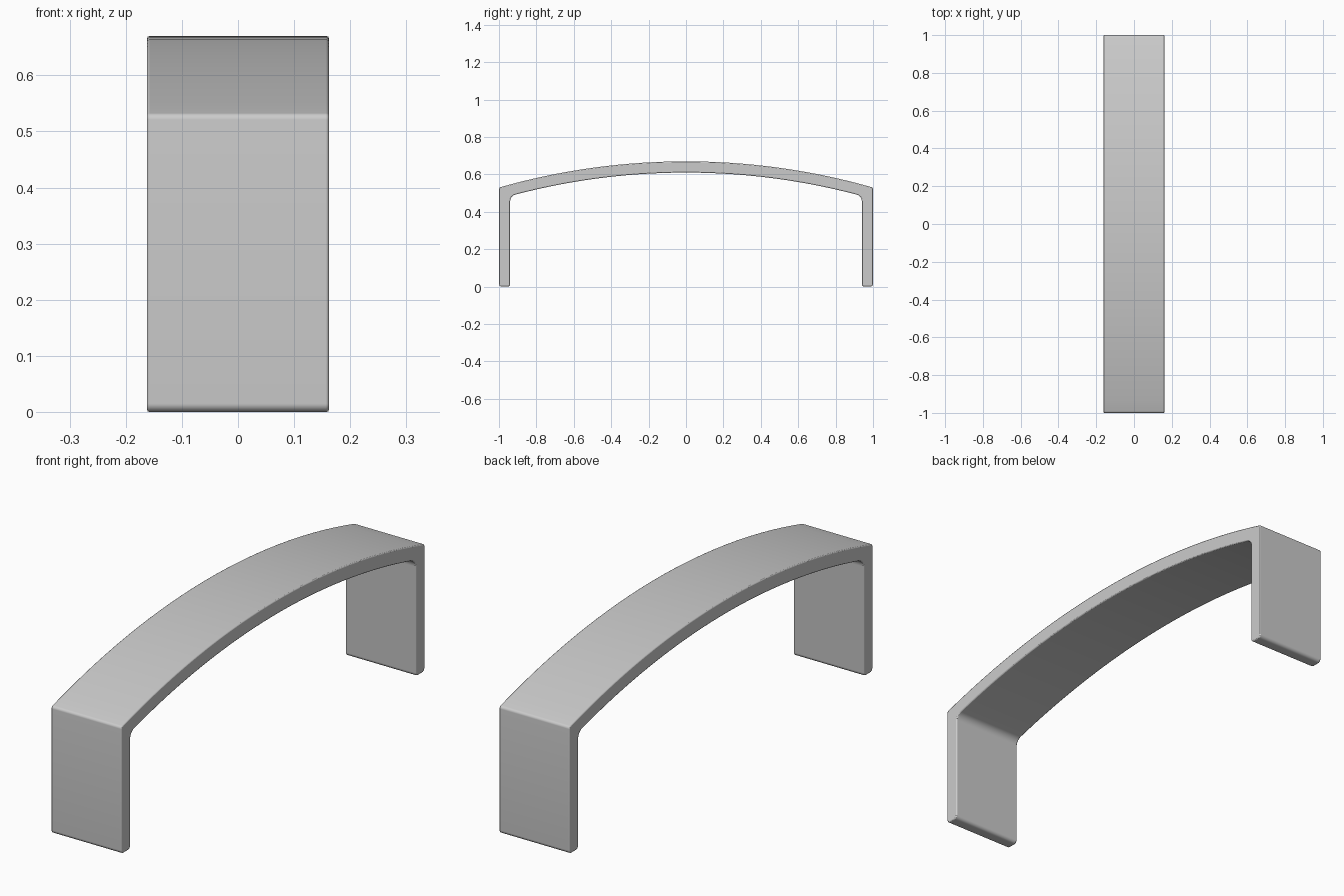
import bpy, bmesh, math
from mathutils import Vector

if "Cube" in bpy.data.objects:
    bpy.data.objects.remove(bpy.data.objects["Cube"])

HALF_W = 0.162
THICK = 0.06


def arc(half, top, drop, n=28):
    """Points of a shallow arch from -half to +half."""
    r = (half * half + drop * drop) / (2 * drop)
    pts = []
    for i in range(n + 1):
        y = -half + 2 * half * i / n
        pts.append((y, top - r + math.sqrt(r * r - y * y)))
    return pts


def fillet(prev, p, nxt, rad, n=6):
    """Round the corner p with a circular arc."""
    p = Vector(p)
    a, b = (Vector(prev) - p).normalized(), (Vector(nxt) - p).normalized()
    half = a.angle(b) / 2
    d = rad / math.tan(half)
    c = p + (a + b).normalized() * (rad / math.sin(half))
    u, v = p + a * d - c, p + b * d - c
    return [tuple(c + u.lerp(v, i / n).normalized() * rad) for i in range(n + 1)]


# Side profile: outer arch, right leg, inner arch, left leg
inner = 1 - THICK
outer_pts = arc(1, 0.67, 0.14)
inner_pts = arc(inner, 0.61, 0.125)[::-1]
corners = ([(p, 0) for p in outer_pts] + [((1, 0), 0.015), ((inner, 0), 0.015)]
           + [(p, 0) for p in inner_pts] + [((-inner, 0), 0.015), ((-1, 0), 0.015)])
for p, rad in ((outer_pts[0], 0.012), (outer_pts[-1], 0.012),
               (inner_pts[0], 0.035), (inner_pts[-1], 0.035)):
    corners = [(q, rad if q == p else r) for q, r in corners]

profile = []
for i, (p, rad) in enumerate(corners):
    if rad:
        profile += fillet(corners[i - 1][0], p, corners[(i + 1) % len(corners)][0], rad)
    else:
        profile.append(p)

# Extrude the profile across the width
bm = bmesh.new()
face = bm.faces.new([bm.verts.new((-HALF_W, y, z)) for y, z in profile])
ext = bmesh.ops.extrude_face_region(bm, geom=[face])
moved = [e for e in ext["geom"] if isinstance(e, bmesh.types.BMVert)]
bmesh.ops.translate(bm, verts=moved, vec=(2 * HALF_W, 0, 0))
bmesh.ops.recalc_face_normals(bm, faces=bm.faces)
mesh = bpy.data.meshes.new("arched_handle")
bm.to_mesh(mesh)
bm.free()
handle = bpy.data.objects.new("arched_handle", mesh)
bpy.context.collection.objects.link(handle)

# Fine softening along the two side outlines
bev = handle.modifiers.new("edge_softening", "BEVEL")
bev.width = 0.004
bev.segments = 2
bev.limit_method = "ANGLE"
bev.angle_limit = math.radians(60)
bev.use_clamp_overlap = False

bpy.context.view_layer.objects.active = handle
handle.select_set(True)
bpy.ops.object.shade_smooth_by_angle(angle=math.radians(35))
